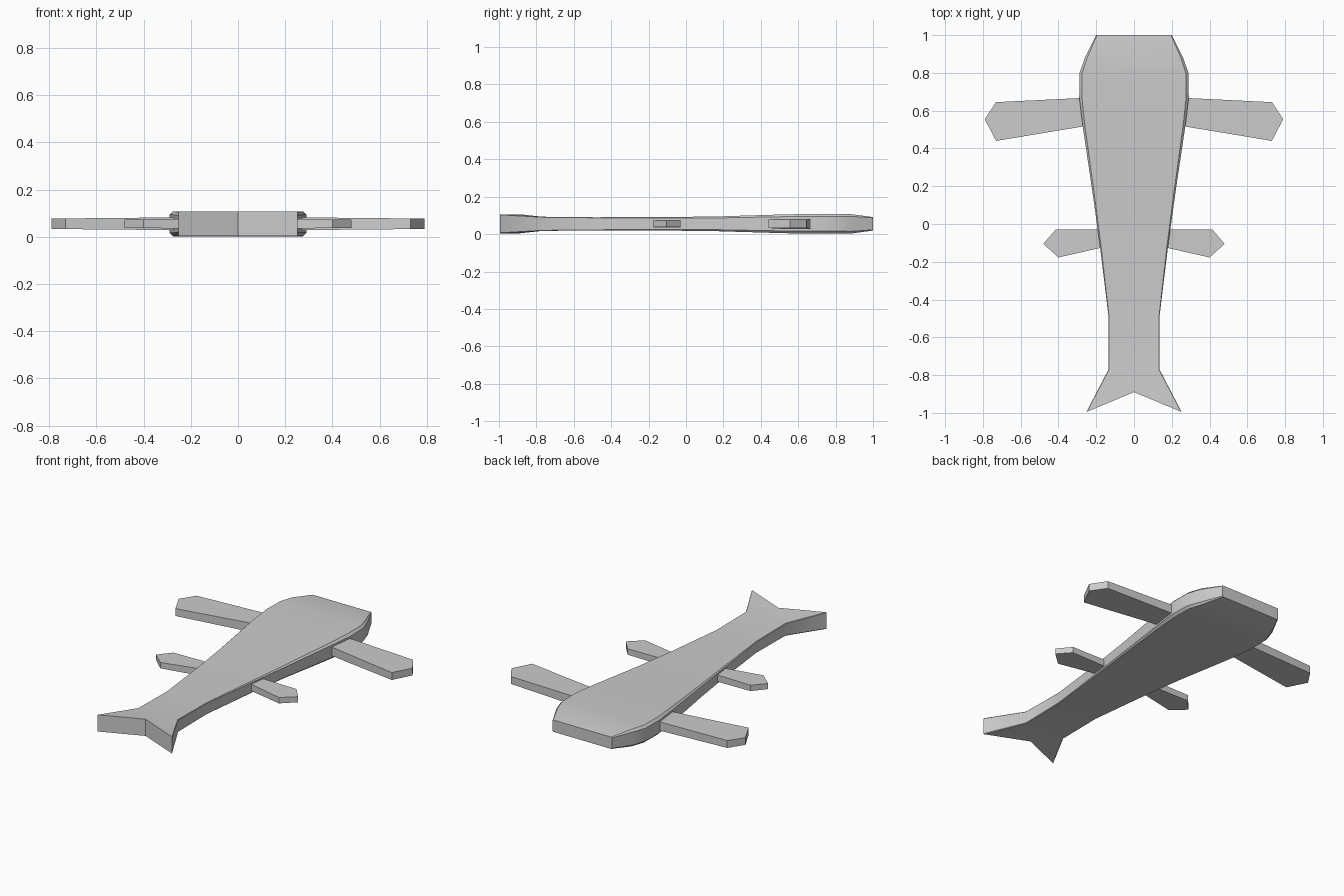
import bpy, bmesh, math

if "Cube" in bpy.data.objects:
    bpy.data.objects.remove(bpy.data.objects["Cube"])

MID = 0.056


def finish(name, bm, angle=None):
    bmesh.ops.recalc_face_normals(bm, faces=bm.faces)
    me = bpy.data.meshes.new(name)
    bm.to_mesh(me)
    bm.free()
    ob = bpy.data.objects.new(name, me)
    bpy.context.collection.objects.link(ob)
    if angle:
        bpy.context.view_layer.objects.active = ob
        ob.select_set(True)
        bpy.ops.object.shade_smooth_by_angle(angle=math.radians(angle))
        ob.select_set(False)
    return ob


# Body stations: side y, centre y, half width, half height, edge bevel
stations = [
    (1.00, 1.00, 0.20, 0.036, 0.004),
    (0.88, 0.88, 0.26, 0.052, 0.012),
    (0.80, 0.80, 0.288, 0.053, 0.014),
    (0.67, 0.67, 0.29, 0.053, 0.014),
    (0.52, 0.52, 0.272, 0.050, 0.012),
    (0.15, 0.15, 0.217, 0.039, 0.008),
    (-0.12, -0.12, 0.180, 0.036, 0.006),
    (-0.49, -0.49, 0.135, 0.035, 0.003),
    (-0.77, -0.77, 0.135, 0.038, 0.003),
    (-0.995, -0.89, 0.252, 0.051, 0.003),
]

# Body: lofted rounded slab ending in a notched tail
bm = bmesh.new()
rings = []
for ys, yc, w, h, b in stations:
    half = [(w - b, h), (w, h - b), (w, b - h), (w - b, -h)]
    loop = [(0, h)] + half + [(0, -h)] + [(-x, z) for x, z in reversed(half)]
    rings.append([bm.verts.new((x, yc + (ys - yc) * abs(x) / w, MID + z)) for x, z in loop])
for a, c in zip(rings, rings[1:]):
    n = len(a)
    for i in range(n):
        j = (i + 1) % n
        bm.faces.new((a[i], a[j], c[j], c[i]))
bm.faces.new(rings[0])
# Tail end is split at the notch so each half stays flat
bm.faces.new(rings[-1][:6])
bm.faces.new(rings[-1][5:] + rings[-1][:1])
finish("body", bm, 30)


# Flippers: pointed flat paddles, mirrored left and right
def flipper(name, outline, root_h, tip_h):
    x0 = min(p[0] for p in outline)
    x1 = max(p[0] for p in outline)
    for side, sx in (("right", 1), ("left", -1)):
        bm = bmesh.new()
        top, bot = [], []
        for x, y in outline:
            h = root_h + (tip_h - root_h) * (x - x0) / (x1 - x0)
            top.append(bm.verts.new((sx * x, y, MID + h)))
            bot.append(bm.verts.new((sx * x, y, MID - h)))
        bm.faces.new(top)
        bm.faces.new(bot[::-1])
        for i in range(len(top)):
            j = (i + 1) % len(top)
            bm.faces.new((top[i], bot[i], bot[j], top[j]))
        finish(f"{name}_{side}", bm)


flipper("front_flipper", [(0.26, 0.668), (0.73, 0.645), (0.79, 0.555),
                          (0.73, 0.44), (0.26, 0.518)], 0.027, 0.022)
flipper("rear_flipper", [(0.17, -0.03), (0.415, -0.03), (0.48, -0.105),
                         (0.40, -0.177), (0.17, -0.125)], 0.021, 0.017)

# Rest the model on the ground and centre it
low = min(v.co.z for o in bpy.data.objects for v in o.data.vertices)
for o in bpy.data.objects:
    for v in o.data.vertices:
        v.co.z -= low - 0.002
